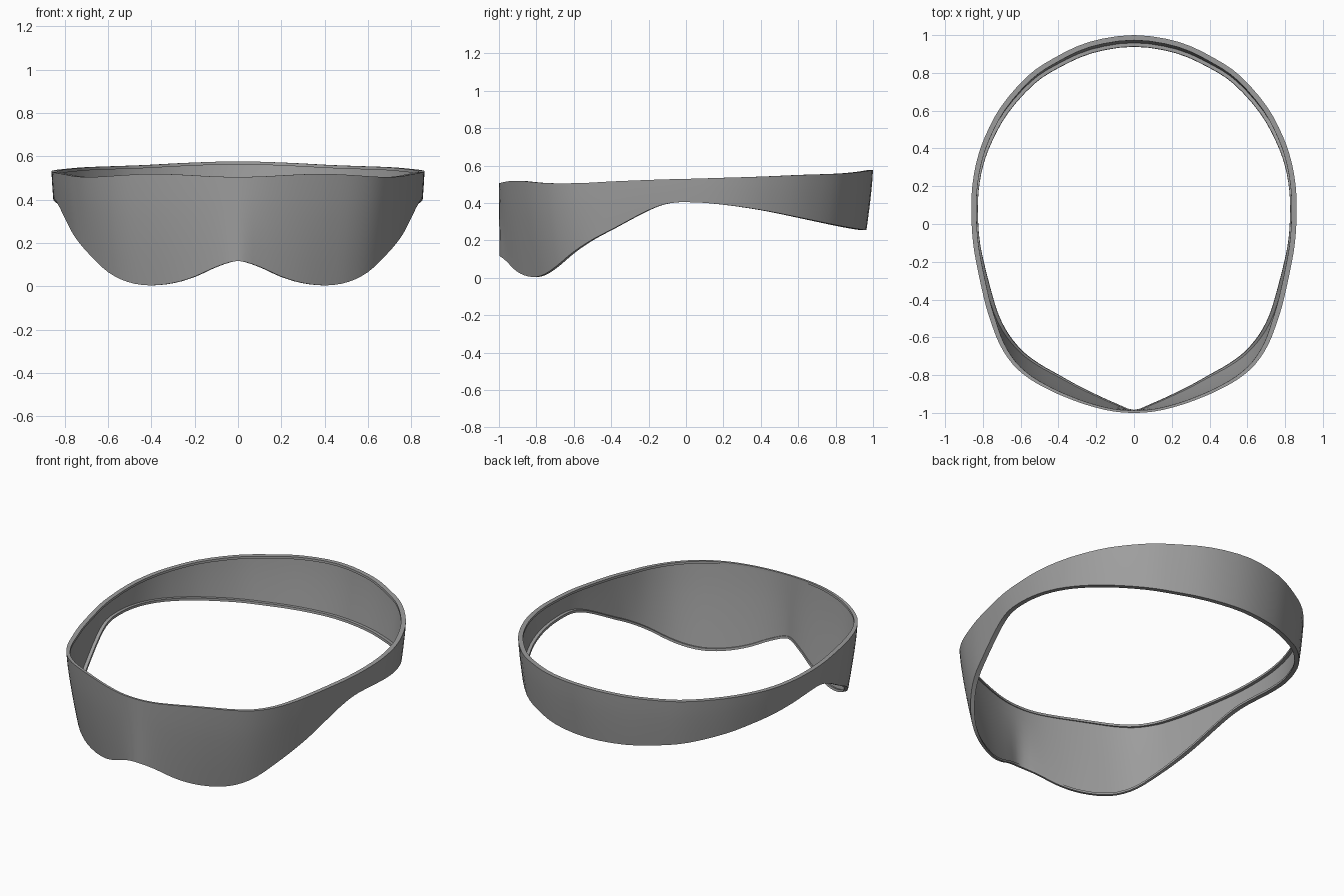
import bpy, bmesh
from mathutils import Vector

if "Cube" in bpy.data.objects:
    bpy.data.objects.remove(bpy.data.objects["Cube"])

# Half-band stations, nose to back: top x, y, z then bottom x, y, z
STATIONS = [
    (0, -1, .505, 0, -.997, .117),
    (.11, -.992, .507, .1, -.962, .09),
    (.22, -.967, .513, .2, -.918, .045),
    (.33, -.93, .518, .3, -.87, .015),
    (.44, -.883, .518, .41, -.81, .004),
    (.55, -.822, .512, .51, -.755, .02),
    (.64, -.745, .506, .6, -.69, .065),
    (.71, -.64, .505, .68, -.6, .14),
    (.757, -.52, .508, .737, -.5, .205),
    (.793, -.4, .515, .774, -.39, .262),
    (.836, -.2, .523, .823, -.2, .362),
    (.854, -.08, .527, .845, -.08, .4),
    (.861, .05, .53, .853, .05, .403),
    (.858, .18, .534, .849, .18, .393),
    (.836, .32, .538, .825, .315, .376),
    (.79, .46, .543, .775, .45, .354),
    (.705, .62, .55, .688, .604, .323),
    (.567, .78, .555, .55, .758, .291),
    (.43, .875, .56, .415, .848, .273),
    (.24, .963, .57, .23, .93, .259),
    (0, 1, .577, 0, .965, .255),
]
ROWS = 6        # rows down the wall
STEPS = 3       # columns per station
WALL = .008     # wall thickness
LIP_HEIGHT = .014

# Mirror the half into a closed loop of top and bottom edge points
half = [(Vector(s[:3]), Vector(s[3:])) for s in STATIONS]
flip = lambda v: Vector((-v.x, v.y, v.z))
loop = half + [(flip(a), flip(b)) for a, b in half[-2:0:-1]]


def smooth_closed(pts):
    """Catmull-Rom curve through a closed list of points."""
    out, n = [], len(pts)
    for i in range(n):
        p0, p1, p2, p3 = (pts[(i + j) % n] for j in (-1, 0, 1, 2))
        for s in range(STEPS):
            t = s / STEPS
            out.append(.5 * (2 * p1 + (p2 - p0) * t
                             + (2 * p0 - 5 * p1 + 4 * p2 - p3) * t * t
                             + (3 * p1 - p0 - 3 * p2 + p3) * t ** 3))
    return out


tops = smooth_closed([a for a, b in loop])
bottoms = smooth_closed([b for a, b in loop])
count = len(tops)


def inward(pts, k):
    """Horizontal direction pointing into the ring."""
    d = pts[(k + 1) % count] - pts[k - 1]
    return Vector((-d.y, d.x, 0)).normalized()


# Cross-section: bowed wall with an inward lip along both edges
bm = bmesh.new()
rings = []
for k in range(count):
    top, bottom = tops[k], bottoms[k]
    n_top, n_bottom = inward(tops, k), inward(bottoms, k)
    lip = .013 + .014 * min(1, max(0, (top.y + 1) / .5))
    height = top.z - bottom.z

    def place(t, depth):
        p = top.lerp(bottom, t ** 1.3)
        p.z = top.z - height * t
        return p + n_top.lerp(n_bottom, t).normalized() * depth

    e = LIP_HEIGHT / height
    ts = [i / (ROWS - 1) for i in range(ROWS)]
    section = [place(t, 0) for t in ts]
    section += [place(1, lip), place(1 - e, lip)]
    section += [place(min(1 - e, max(e, t)), WALL) for t in reversed(ts)]
    section += [place(e, lip), place(0, lip)]
    rings.append([bm.verts.new(p) for p in section])
for k, a in enumerate(rings):
    b = rings[(k + 1) % count]
    for i in range(len(a)):
        j = (i + 1) % len(a)
        bm.faces.new((a[i], a[j], b[j], b[i]))
bmesh.ops.recalc_face_normals(bm, faces=bm.faces)
mesh = bpy.data.meshes.new("visor_band")
bm.to_mesh(mesh)
bm.free()

band = bpy.data.objects.new("visor_band", mesh)
bpy.context.collection.objects.link(band)
grey = bpy.data.materials.new("mid_grey")
grey.diffuse_color = (.34, .34, .34, 1)
grey.use_nodes = True
grey.node_tree.nodes["Principled BSDF"].inputs["Base Color"].default_value = grey.diffuse_color
mesh.materials.append(grey)

# Smooth wall, crisp lip edges
bpy.context.view_layer.objects.active = band
band.select_set(True)
bpy.ops.object.shade_smooth_by_angle(angle=.7)
